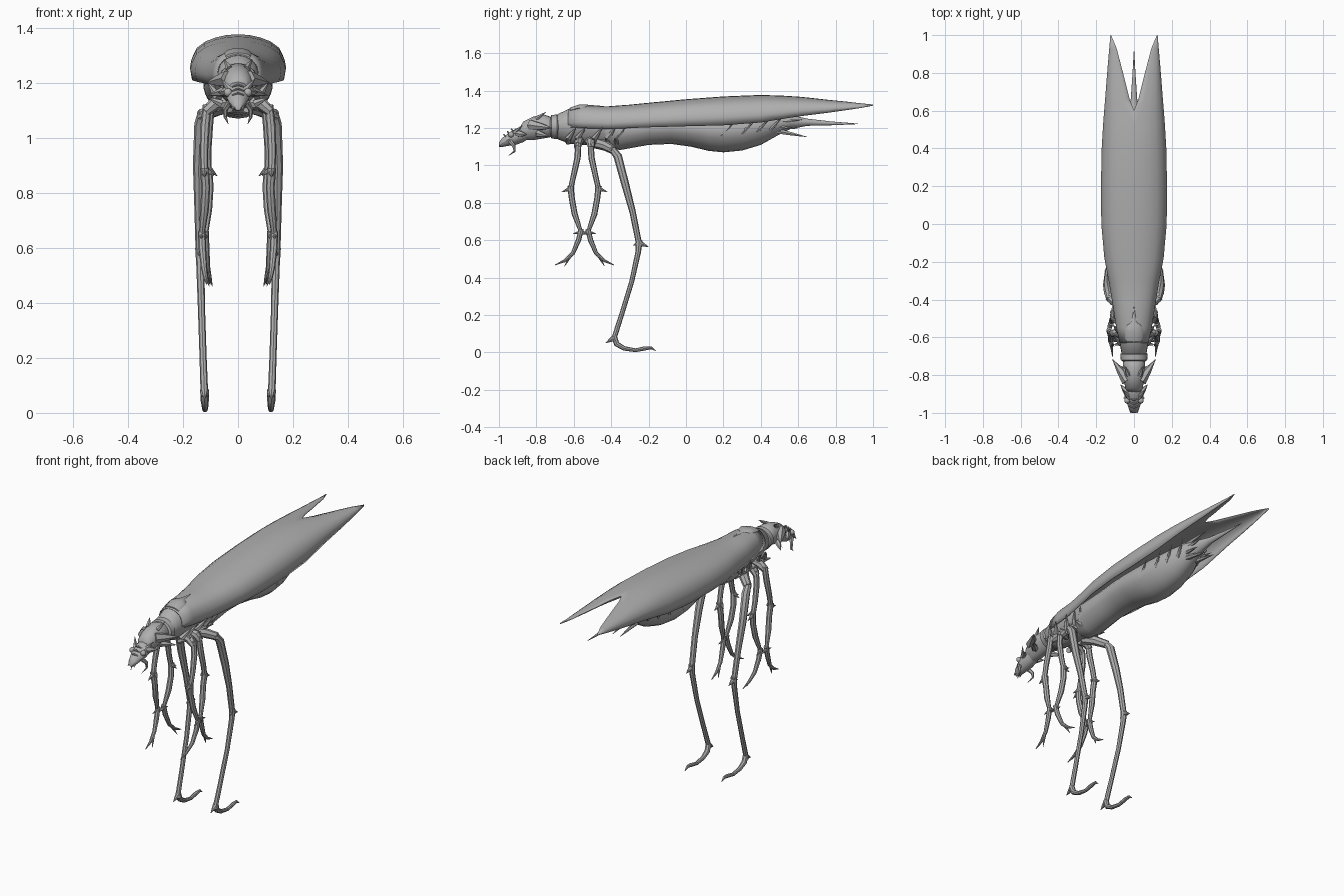
import bpy, bmesh, math
from mathutils import Vector

shell = bpy.data.materials.new("plain grey chitin")
shell.diffuse_color = (0.43, 0.43, 0.43, 1)


def finish(name, bm, mirror=False):
    bmesh.ops.recalc_face_normals(bm, faces=bm.faces)
    mesh = bpy.data.meshes.new(name)
    bm.to_mesh(mesh)
    bm.free()
    mesh.materials.append(shell)
    ob = bpy.data.objects.new(name, mesh)
    bpy.context.collection.objects.link(ob)
    if mirror:
        m = ob.modifiers.new("mirror", 'MIRROR')
        m.use_mirror_merge = False
    return ob


def skin(bm, rings):
    """Bridge closed rings of points and cap both ends."""
    rows = [[bm.verts.new(p) for p in r] for r in rings]
    n = len(rows[0])
    for a, b in zip(rows, rows[1:]):
        for i in range(n):
            bm.faces.new((a[i], a[(i + 1) % n], b[(i + 1) % n], b[i]))
    bm.faces.new(rows[0])
    bm.faces.new(rows[-1])


def body(name, stations, n=20):
    """Loft along y from (y, bottom, top, half width); belly slightly keeled."""
    bm = bmesh.new()
    rings = []
    for y, lo, hi, w in stations:
        ring = []
        for i in range(n):
            a = 2 * math.pi * i / n
            c, s = math.cos(a), math.sin(a)
            k = 1.0 if s >= 0 else 1.0 - 0.15 * abs(s)
            ring.append((w * c * k, y, (lo + hi) / 2 + (hi - lo) / 2 * s))
        rings.append(ring)
    skin(bm, rings)
    return finish(name, bm)


def add_tube(bm, pts, n=8):
    """Tapered tube through (x, y, z, radius)."""
    P = [Vector(p[:3]) for p in pts]
    ref = Vector((1, 0, 0))
    if abs((P[-1] - P[0]).normalized().x) > 0.8:
        ref = Vector((0, 1, 0))
    rings = []
    for i, p in enumerate(P):
        t = (P[min(i + 1, len(P) - 1)] - P[max(i - 1, 0)]).normalized()
        u = (ref - t * ref.dot(t)).normalized()
        v = t.cross(u)
        rings.append([p + (u * math.cos(2 * math.pi * k / n) + v * math.sin(2 * math.pi * k / n)) * pts[i][3]
                      for k in range(n)])
    skin(bm, rings)


def tubes(name, paths, n=8, mirror=True):
    bm = bmesh.new()
    for p in paths:
        add_tube(bm, p, n)
    return finish(name, bm, mirror)


def spike(a, b, r):
    mid = [(i + j) / 2 for i, j in zip(a, b)]
    return [(*a, r), (*mid, r * 0.6), (*b, 0.0008)]


# Body: abdomen with tail spine, thorax, collar, neck shield, head
body("abdomen", [(-.46, 1.12, 1.26, .075), (-.42, 1.09, 1.275, .09), (-.35, 1.083, 1.28, .10),
                 (-.2, 1.11, 1.285, .10), (-.08, 1.115, 1.29, .11), (.03, 1.10, 1.29, .12),
                 (.12, 1.078, 1.29, .125), (.2, 1.07, 1.29, .125), (.3, 1.08, 1.29, .115),
                 (.4, 1.11, 1.29, .095), (.48, 1.155, 1.285, .068), (.56, 1.195, 1.27, .038),
                 (.65, 1.212, 1.25, .018), (.78, 1.215, 1.235, .009), (.92, 1.221, 1.224, .001)])
body("thorax", [(-.70, 1.16, 1.25, .055), (-.685, 1.14, 1.275, .066), (-.62, 1.115, 1.305, .078),
                (-.55, 1.11, 1.322, .085), (-.5, 1.105, 1.32, .09), (-.44, 1.10, 1.305, .09),
                (-.38, 1.10, 1.29, .085)])
body("collar", [(-.73, 1.165, 1.245, .055), (-.72, 1.145, 1.27, .07), (-.69, 1.14, 1.272, .073),
                (-.675, 1.16, 1.255, .06)])
body("neck_shield", [(-.89, 1.16, 1.20, .03), (-.87, 1.135, 1.235, .046), (-.82, 1.135, 1.26, .055),
                     (-.76, 1.145, 1.272, .06), (-.73, 1.15, 1.262, .058), (-.69, 1.16, 1.24, .05)])
body("head", [(-1.0, 1.10, 1.122, .012), (-.985, 1.098, 1.145, .025), (-.95, 1.105, 1.172, .037),
              (-.91, 1.11, 1.197, .045), (-.87, 1.125, 1.21, .044), (-.83, 1.15, 1.20, .035)], 12)

# Raised scute on top of the thorax, ending in a point
body("back_scute", [(-.62, 1.28, 1.31, .045), (-.57, 1.29, 1.327, .05), (-.535, 1.29, 1.326, .04),
                    (-.52, 1.30, 1.325, .015), (-.44, 1.30, 1.318, .003)], 10)

# Head spikes, horns, jaws and eyes
tubes("horns", [spike((.035, -.83, 1.215), (.115, -.715, 1.20), .032),
                spike((.03, -.90, 1.17), (.072, -.85, 1.165), .022),
                spike((.025, -.92, 1.17), (.062, -.875, 1.215), .014),
                spike((.045, -.79, 1.17), (.108, -.73, 1.155), .02),
                spike((.03, -.80, 1.25), (.05, -.75, 1.285), .014)], 6)
tubes("jaws", [[(.03, -.94, 1.13, .012), (.046, -.92, 1.105, .010), (.046, -.917, 1.075, .006),
                (.036, -.95, 1.052, .001)],
               spike((.015, -.98, 1.12), (.02, -1.0, 1.10), .01)], 6)
bm = bmesh.new()
bmesh.ops.create_uvsphere(bm, u_segments=10, v_segments=8, radius=.016)
bmesh.ops.translate(bm, verts=bm.verts, vec=(.036, -.935, 1.165))
finish("eyes", bm, True)

# Sloping ridges between head plates
for i, y in enumerate((-.965, -.945, -.925)):
    z = 1.160 + (y + .965) * .75
    tubes("brow_ridge_%d" % i, [[(-.022, y, z - .004, .003), (0, y - .008, z + .004, .005),
                                 (.022, y, z - .004, .003)]], 6, False)

# Wing cover: arched half shell with rear notch, mirrored
profile = [(0, 1), (.25, .98), (.48, .92), (.7, .82), (.88, .66), (.97, .44), (1, .28), (.96, 0)]
# y, inner x, outer x, edge z, ridge z
wing = [(-.63, 0, .075, 1.205, 1.300), (-.55, 0, .092, 1.20, 1.318), (-.42, 0, .112, 1.195, 1.314),
        (-.3, 0, .132, 1.20, 1.323), (-.18, 0, .155, 1.205, 1.335), (0, 0, .171, 1.21, 1.352),
        (.2, 0, .173, 1.215, 1.367), (.4, 0, .169, 1.23, 1.375), (.52, 0, .162, 1.25, 1.371),
        (.60, 0, .156, 1.262, 1.366), (.66, .023, .151, 1.27, 1.360), (.75, .045, .144, 1.281, 1.350),
        (.85, .071, .136, 1.295, 1.340), (.93, .092, .129, 1.307, 1.331), (1.0, .121, .123, 1.32, 1.324)]
bm = bmesh.new()
rows = [[bm.verts.new((xi + (xo - xi) * fx, y, ze + (zt - ze) * fz)) for fx, fz in profile]
        for y, xi, xo, ze, zt in wing]
for a, b in zip(rows, rows[1:]):
    for i in range(len(profile) - 1):
        bm.faces.new((a[i], a[i + 1], b[i + 1], b[i]))
cover = finish("wing_cover", bm, True)
cover.modifiers["mirror"].use_mirror_merge = True
solid = cover.modifiers.new("thickness", 'SOLIDIFY')
solid.thickness = .004
solid.offset = 0

# Overlap seam on one wing
tubes("wing_seam", [[(-.07, -.25, 1.308, .002), (-.10, -.18, 1.315, .002), (-.112, 0, 1.323, .002),
                     (-.114, .2, 1.335, .002), (-.108, .4, 1.346, .002), (-.085, .46, 1.358, .002)]], 6, False)

# Small barbs along the abdomen and thorax sides
barbs = []
for y, x, z in ((.19, .108, 1.16), (.30, .10, 1.17), (.38, .085, 1.18), (.45, .065, 1.19)):
    barbs.append(spike((x, y, z), (x + .022, y + .07, z + .075), .012))
for y in (-.63, -.58, -.49, -.42, -.37):
    barbs.append(spike((.07, y, 1.145), (.112, y + .045, 1.205), .018))
    barbs.append(spike((.06, y, 1.125), (.108, y - .01, 1.145), .016))
tubes("side_barbs", barbs, 6)

# Tail prongs around the central spine
tubes("tail_prongs", [spike((.03, .46, 1.265), (.03, .65, 1.28), .018),
                      spike((.03, .46, 1.19), (.025, .65, 1.152), .018),
                      spike((.04, .44, 1.21), (.05, .60, 1.195), .016),
                      spike((.04, .48, 1.23), (.04, .62, 1.245), .016)], 6)

# Small legs: f = -1 bends forward (front pair), f = +1 bends back (middle pair)
for name, yc, f, off in (("front_leg", -.55, -1, 0), ("middle_leg", -.535, 1, -.012)):
    def P(x, d, z, r):
        return (x + off, yc + f * d, z, r)
    tubes(name, [
        [(.045, yc + f * .02, 1.13, .026), (.085, yc + f * .025, 1.125, .025), (.118 + off, yc + f * .03, 1.095, .018)],
        [P(.112, .025, 1.12, .016), P(.12, .03, 1.04, .017), P(.124, .05, .95, .015), P(.122, .068, .87, .014)],
        [P(.122, .068, .89, .017), P(.117, .06, .82, .016), P(.122, .045, .74, .016), P(.132, .012, .645, .010)],
        [P(.132, .010, .66, .014), P(.13, .025, .60, .014), P(.124, .055, .53, .011), P(.118, .10, .49, .008),
         P(.114, .15, .468, .002)],
        spike(P(.122, .06, .88, 0)[:3], P(.122, .115, .858, 0)[:3], .014),
        spike(P(.115, .06, .885, 0)[:3], P(.088, .075, .862, 0)[:3], .012),
        spike(P(.132, .015, .645, 0)[:3], P(.135, -.03, .632, 0)[:3], .012),
        spike(P(.132, .01, .645, 0)[:3], P(.135, .055, .635, 0)[:3], .010),
        spike(P(.12, .07, .515, 0)[:3], P(.105, .10, .46, 0)[:3], .009)])

# Long hind legs
tubes("hind_leg", [
    [(.035, -.48, 1.12, .03), (.08, -.43, 1.105, .027), (.135, -.385, 1.08, .022)],
    [(.128, -.40, 1.095, .018), (.136, -.365, 1.05, .023), (.143, -.325, .90, .021), (.142, -.285, .75, .017),
     (.138, -.25, .575, .016)],
    [(.138, -.25, .60, .018), (.137, -.255, .54, .015), (.133, -.29, .38, .013), (.127, -.345, .20, .013),
     (.122, -.39, .06, .014)],
    [(.122, -.385, .085, .016), (.121, -.37, .045, .015), (.12, -.33, .022, .012), (.12, -.27, .012, .010),
     (.12, -.22, .022, .011), (.12, -.185, .025, .008), (.12, -.16, .008, .001)],
    spike((.138, -.25, .585), (.138, -.20, .565), .016),
    spike((.138, -.25, .585), (.140, -.285, .572), .012),
    spike((.122, -.39, .075), (.122, -.43, .05), .014),
    spike((.122, -.385, .08), (.122, -.375, .12), .012)])

# Smooth shading with sharp edges kept
for ob in bpy.context.scene.objects:
    ob.select_set(True)
    bpy.context.view_layer.objects.active = ob
bpy.ops.object.shade_smooth_by_angle(angle=math.radians(40))
